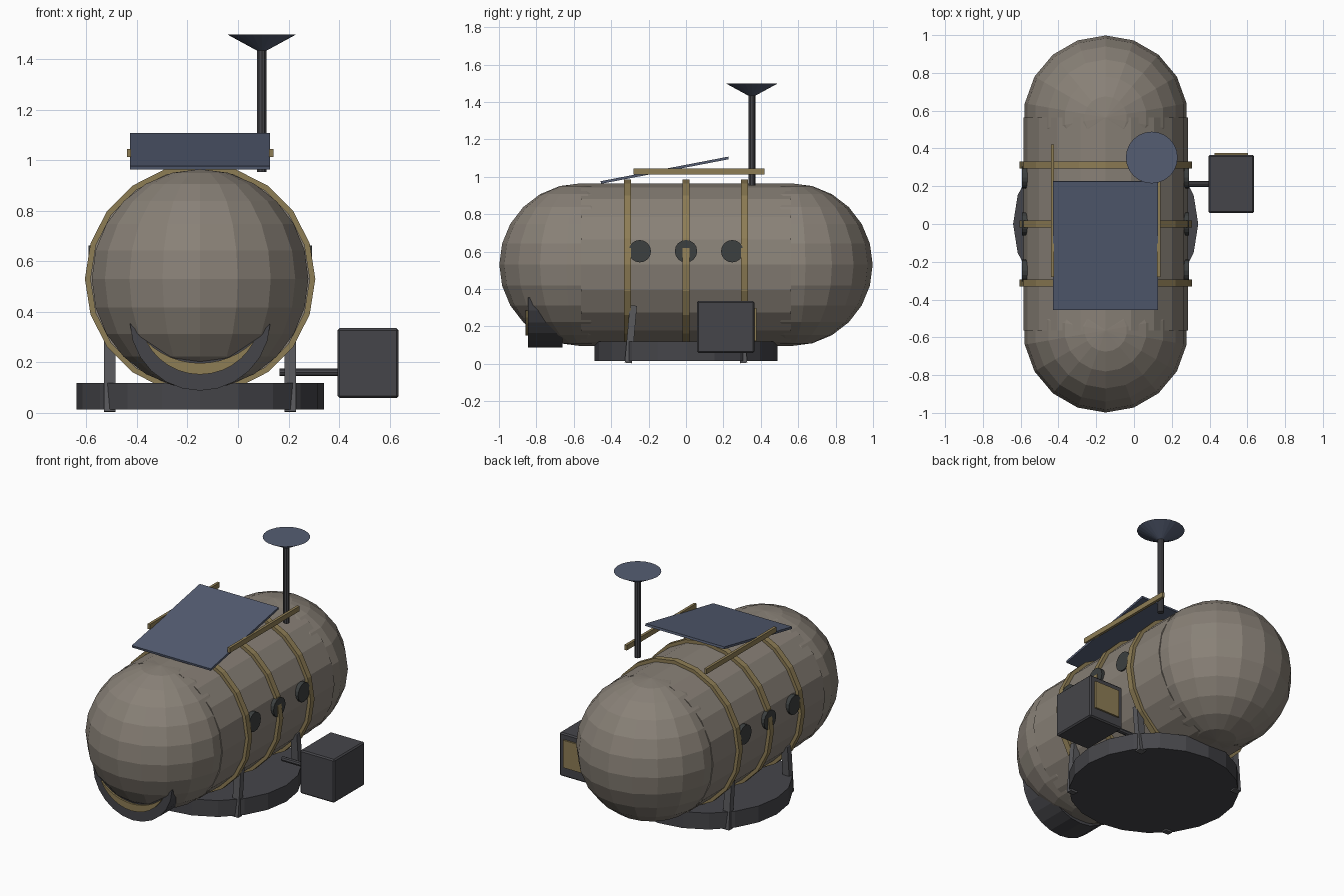
import bpy, bmesh, math
from mathutils import Matrix, Vector

if "Cube" in bpy.data.objects:
    bpy.data.objects.remove(bpy.data.objects["Cube"])

CX, CZ, R = -0.15, 0.53, 0.435   # hull axis position and radius


def mat(name, r, g, b):
    m = bpy.data.materials.new(name)
    m.diffuse_color = (r, g, b, 1)
    m.use_nodes = True
    m.node_tree.nodes["Principled BSDF"].inputs["Base Color"].default_value = m.diffuse_color
    return m


TAUPE = mat("taupe", 0.25, 0.22, 0.185)
BRASS = mat("brass", 0.27, 0.205, 0.09)
DARK = mat("dark_metal", 0.06, 0.06, 0.068)
STEEL = mat("steel", 0.10, 0.10, 0.108)
SLATE = mat("slate", 0.09, 0.11, 0.17)
GLASS = mat("dark_glass", 0.045, 0.05, 0.05)
TURN = {'X': Matrix.Rotation(math.pi / 2, 4, 'Y'),
        'Y': Matrix.Rotation(-math.pi / 2, 4, 'X'),
        'Z': Matrix.Identity(4)}


def finish(name, bm, material):
    bmesh.ops.recalc_face_normals(bm, faces=bm.faces)
    me = bpy.data.meshes.new(name)
    bm.to_mesh(me)
    bm.free()
    me.materials.append(material)
    ob = bpy.data.objects.new(name, me)
    bpy.context.collection.objects.link(ob)
    return ob


def box(name, centre, size, material, tilt=0, bevel=0):
    bm = bmesh.new()
    bmesh.ops.create_cube(bm, size=1, matrix=Matrix.Diagonal((*size, 1)))
    if bevel:
        bmesh.ops.bevel(bm, geom=bm.edges[:], offset=bevel, segments=1, affect='EDGES')
    bm.transform(Matrix.Translation(centre) @ Matrix.Rotation(tilt, 4, 'X'))
    return finish(name, bm, material)


def cyl(name, centre, r1, r2, depth, sides, axis, material):
    bm = bmesh.new()
    bmesh.ops.create_cone(bm, cap_ends=True, segments=sides, radius1=r1, radius2=r2,
                          depth=depth, matrix=Matrix.Translation(centre) @ TURN[axis])
    return finish(name, bm, material)


def ring(name, y, r_in, r_out, width, sides):
    bm = bmesh.new()
    prof = [(r_in, -width / 2), (r_out, -width / 2), (r_out, width / 2), (r_in, width / 2)]
    loops = []
    for i in range(sides):
        a = 2 * math.pi * i / sides
        loops.append([bm.verts.new((CX + r * math.cos(a), y + d, CZ + r * math.sin(a)))
                      for r, d in prof])
    for i in range(sides):
        a, b = loops[i], loops[(i + 1) % sides]
        for j in range(4):
            k = (j + 1) % 4
            bm.faces.new((a[j], a[k], b[k], b[j]))
    return finish(name, bm, BRASS)


def crescent(name, half_w, tip_z, low_z, high_z, y0, y1, material, n=12):
    """Upturned crescent in the xz plane, extruded from y0 to y1."""
    def arc(bottom):
        # circle through both tips and the bottom point
        h = tip_z - bottom
        r = (half_w ** 2 + h * h) / (2 * h)
        top = math.atan2(half_w, r - h)
        return [(CX + r * math.sin(t), bottom + r - r * math.cos(t))
                for t in (top * (2 * i / n - 1) for i in range(n + 1))]
    low, high = arc(low_z), arc(high_z)
    bm = bmesh.new()
    tips = {0, n}
    F, B = ([[None] * (n + 1), [None] * (n + 1)] for _ in range(2))
    for side, y in ((F, y0), (B, y1)):
        for i in range(n + 1):
            side[0][i] = bm.verts.new((low[i][0], y, low[i][1]))
            side[1][i] = side[0][i] if i in tips else bm.verts.new((high[i][0], y, high[i][1]))
    for i in range(n):
        for s in (F, B):
            vs = [s[0][i], s[0][i + 1], s[1][i + 1], s[1][i]]
            bm.faces.new(list(dict.fromkeys(vs)))
        for k in (0, 1):
            bm.faces.new((F[k][i], F[k][i + 1], B[k][i + 1], B[k][i]))
    return finish(name, bm, material)


# Hull: cylinder with a ball at each end
cyl("hull", (CX, 0, CZ), R, R, 1.125, 20, 'Y', TAUPE)
for label, s in (("front", -1), ("back", 1)):
    bm = bmesh.new()
    bmesh.ops.create_uvsphere(bm, u_segments=18, v_segments=12, radius=R,
                              matrix=Matrix.Translation((CX, s * 0.563, CZ)))
    finish(label + "_dome", bm, TAUPE)

# Straps and portholes
for i, s in enumerate((-1, 0, 1)):
    ring(f"strap_{i}", s * 0.313, 0.425, 0.456, 0.038, 20)
    for label, side in (("left", -1), ("right", 1)):
        cyl(f"{label}_porthole_{i}", (CX + side * 0.422, s * 0.247, 0.602),
            0.06, 0.06, 0.04, 16, 'X', GLASS)

# Base disc and four leaning legs
cyl("base", (CX, 0, 0.066), 0.49, 0.49, 0.104, 20, 'Z', DARK)
for sx in (-1, 1):
    for sy in (-1, 1):
        box(f"leg_{'l' if sx < 0 else 'r'}_{'f' if sy < 0 else 'b'}",
            (CX + sx * 0.357, sy * 0.295, 0.158), (0.046, 0.038, 0.308), STEEL,
            tilt=sy * 0.09)

# Front scoop with brass inlay
crescent("front_scoop", 0.278, 0.355, 0.088, 0.22, -0.845, -0.66, DARK)
crescent("scoop_inlay", 0.215, 0.285, 0.152, 0.197, -0.857, -0.80, BRASS)

# Solar panel and its rails
box("solar_panel", (CX, -0.114, 1.035), (0.555, 0.695, 0.014), SLATE, tilt=0.19)
for label, s in (("left", -1), ("right", 1)):
    box(label + "_rail", (CX + s * 0.281, 0.07, 1.028), (0.017, 0.70, 0.032), BRASS)

# Antenna mast and dish
cyl("mast", (0.094, 0.352, 1.197), 0.019, 0.019, 0.488, 10, 'Z', DARK)
cyl("dish", (0.094, 0.352, 1.465), 0.016, 0.137, 0.066, 24, 'Z', SLATE)

# Side equipment box on an arm
cyl("side_arm", (0.285, 0.212, 0.16), 0.015, 0.015, 0.24, 8, 'X', DARK)
box("side_box", (0.515, 0.212, 0.197), (0.242, 0.308, 0.276), DARK, bevel=0.008)
box("side_box_panel", (0.515, 0.368, 0.21), (0.175, 0.018, 0.175), BRASS)
